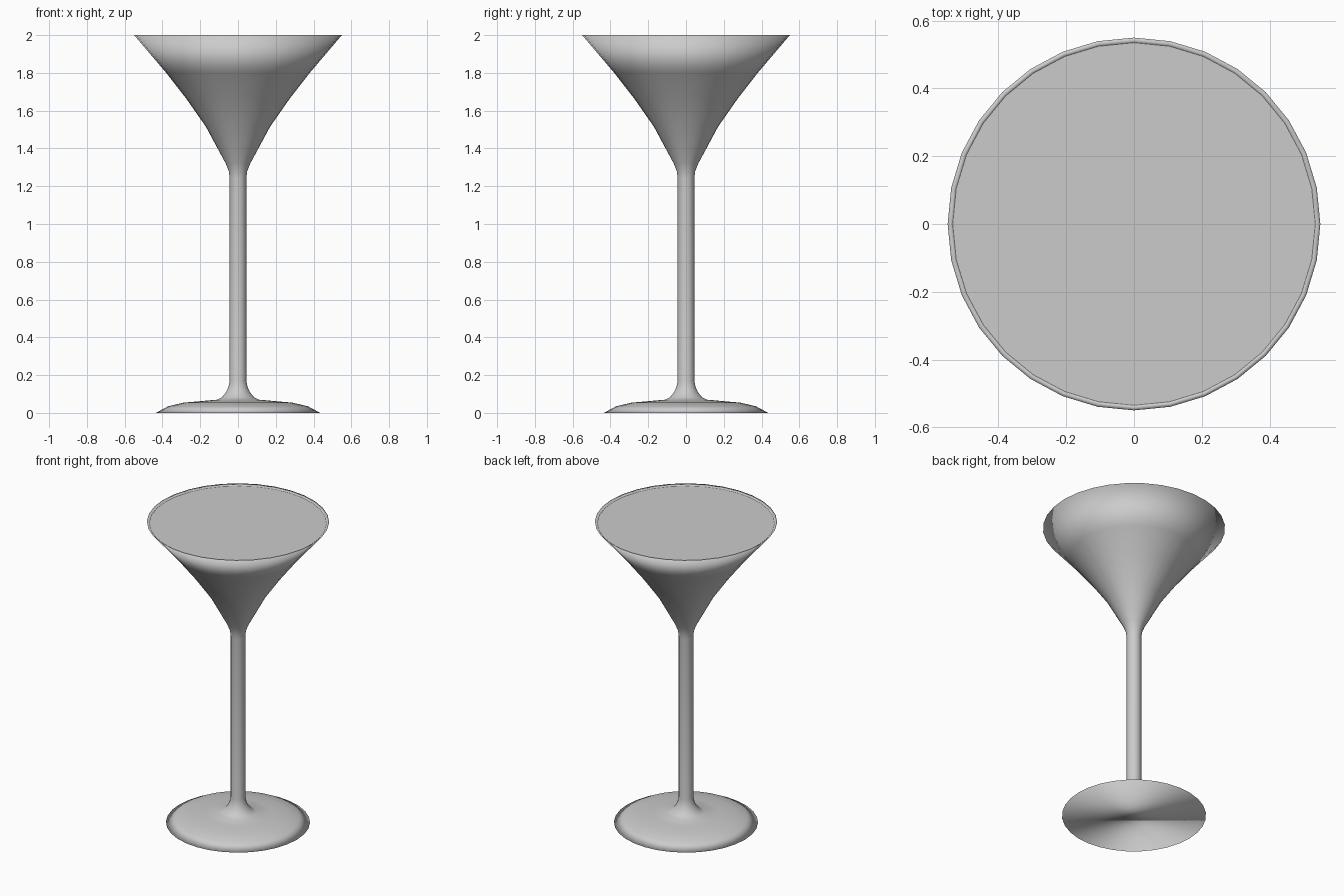
import bpy, bmesh, math
from mathutils import Vector

if "Cube" in bpy.data.objects:
    bpy.data.objects.remove(bpy.data.objects["Cube"])

SIDES = 32


def lathe(name, profile, cap_start=False):
    """Spin an (r, z) profile about z into a smooth mesh object."""
    bm = bmesh.new()
    verts = [bm.verts.new((r, 0, z)) for r, z in profile]
    edges = [bm.edges.new(pair) for pair in zip(verts, verts[1:])]
    bmesh.ops.spin(bm, geom=verts + edges, cent=(0, 0, 0), axis=(0, 0, 1),
                   angle=2 * math.pi, steps=SIDES, use_duplicate=False)
    bmesh.ops.remove_doubles(bm, verts=bm.verts, dist=0.0005)
    if cap_start:
        bmesh.ops.holes_fill(bm, edges=[e for e in bm.edges if e.is_boundary], sides=0)
    bmesh.ops.recalc_face_normals(bm, faces=bm.faces)
    for f in bm.faces:
        f.smooth = True
    mesh = bpy.data.meshes.new(name)
    bm.to_mesh(mesh)
    bm.free()
    obj = bpy.data.objects.new(name, mesh)
    bpy.context.collection.objects.link(obj)
    return obj


# Glass: foot, stem and bowl outside, then back down the inside of the bowl
foot = [(0.435, 0), (0.37, 0.035), (0.29, 0.054), (0.20, 0.062), (0.11, 0.07)]
stem = [(0.085, 0.083), (0.063, 0.11), (0.05, 0.14), (0.044, 0.17), (0.044, 1.24)]
bowl = [(0.049, 1.28), (0.065, 1.32), (0.10, 1.385), (0.17, 1.515),
        (0.275, 1.665), (0.38, 1.80), (0.55, 2.0)]
inside = [(0.535, 1.99), (0.36, 1.80), (0.255, 1.665), (0.15, 1.515),
          (0.08, 1.40), (0, 1.34)]
lathe("glass", foot + stem + bowl + inside, cap_start=True)

# Drink: flat surface just under the rim
bm = bmesh.new()
bmesh.ops.create_circle(bm, cap_ends=True, segments=SIDES, radius=0.535)
bmesh.ops.translate(bm, verts=bm.verts, vec=Vector((0, 0, 1.99)))
mesh = bpy.data.meshes.new("drink_surface")
bm.to_mesh(mesh)
bm.free()
drink = bpy.data.objects.new("drink_surface", mesh)
bpy.context.collection.objects.link(drink)
